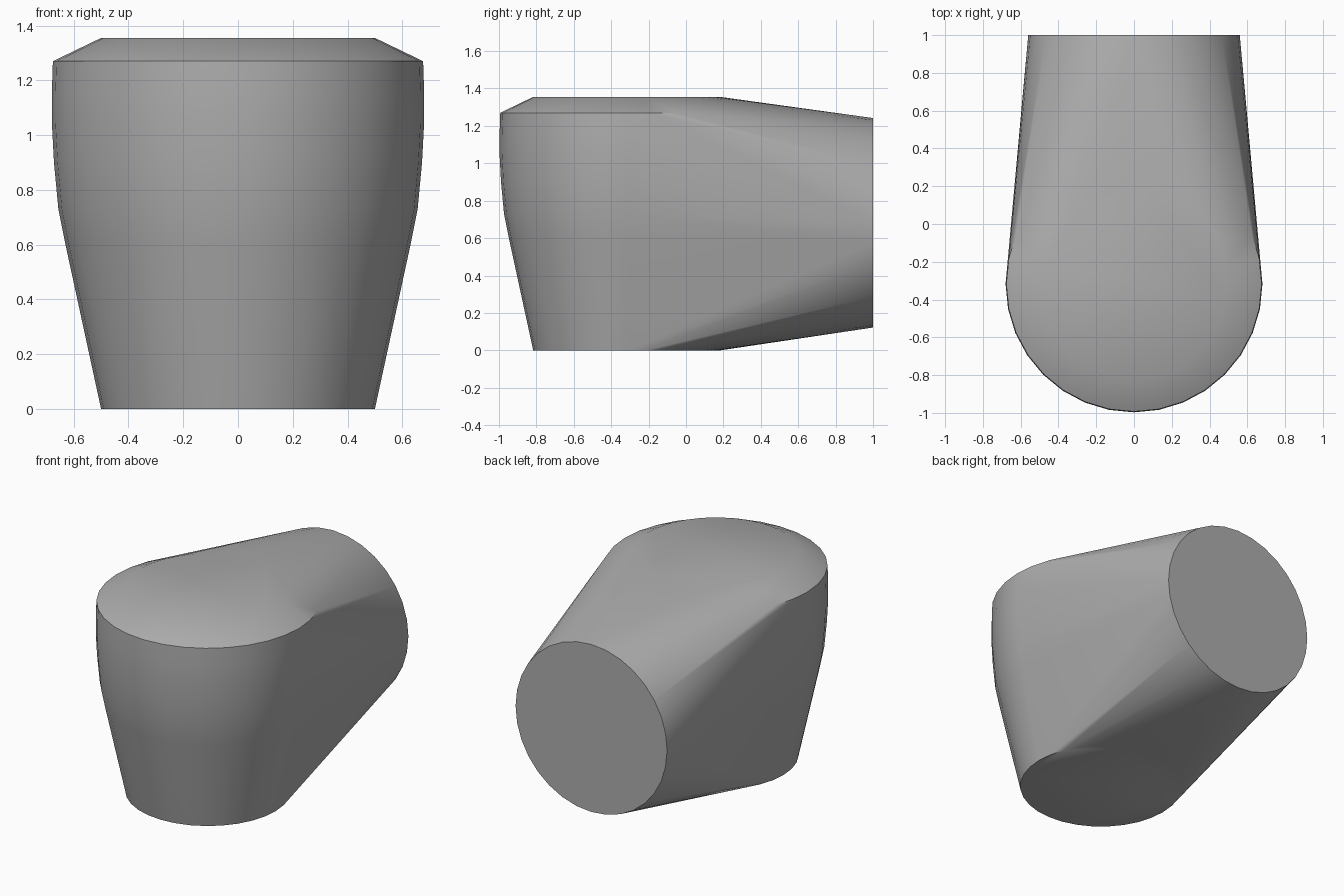
import bpy, bmesh
from math import sin, cos, pi, radians

cube = bpy.data.objects.get("Cube")
if cube:
    bpy.data.objects.remove(cube, do_unlink=True)

SIDES = 32
AXIS_Y = -0.317

# Plain grey finish
grey = bpy.data.materials.new("mid grey")
grey.use_nodes = True
colour = (0.42, 0.42, 0.42, 1)
grey.diffuse_color = colour
grey.node_tree.nodes["Principled BSDF"].inputs["Base Color"].default_value = colour

bm = bmesh.new()
angles = [2 * pi * i / SIDES for i in range(SIDES)]

# Rounded upright body: (radius, height) from foot to chamfered top
profile = [(0.5, 0), (0.63, 0.6), (0.656, 0.73), (0.672, 0.9),
           (0.68, 1.05), (0.68, 1.15), (0.676, 1.27), (0.5, 1.355)]
for r, z in profile:
    for a in angles:
        bm.verts.new((r * sin(a), AXIS_Y + r * cos(a), z))

# Round socket at the back
for a in angles:
    bm.verts.new((0.56 * sin(a), 1, 0.682 + 0.56 * cos(a)))

# Stretch one skin over the body and the socket
hull = bmesh.ops.convex_hull(bm, input=bm.verts)
spare = {g for g in hull["geom_interior"] + hull["geom_unused"]
         if isinstance(g, bmesh.types.BMVert)}
bmesh.ops.delete(bm, geom=list(spare), context="VERTS")
bmesh.ops.dissolve_limit(bm, angle_limit=radians(0.5), verts=bm.verts, edges=bm.edges)
bmesh.ops.recalc_face_normals(bm, faces=bm.faces)

mesh = bpy.data.meshes.new("joint_body")
bm.to_mesh(mesh)
bm.free()
mesh.materials.append(grey)
body = bpy.data.objects.new("joint_body", mesh)
bpy.context.collection.objects.link(body)

# Smooth skin with crisp rims
bpy.ops.object.select_all(action="DESELECT")
body.select_set(True)
bpy.context.view_layer.objects.active = body
bpy.ops.object.shade_smooth_by_angle(angle=radians(30))
